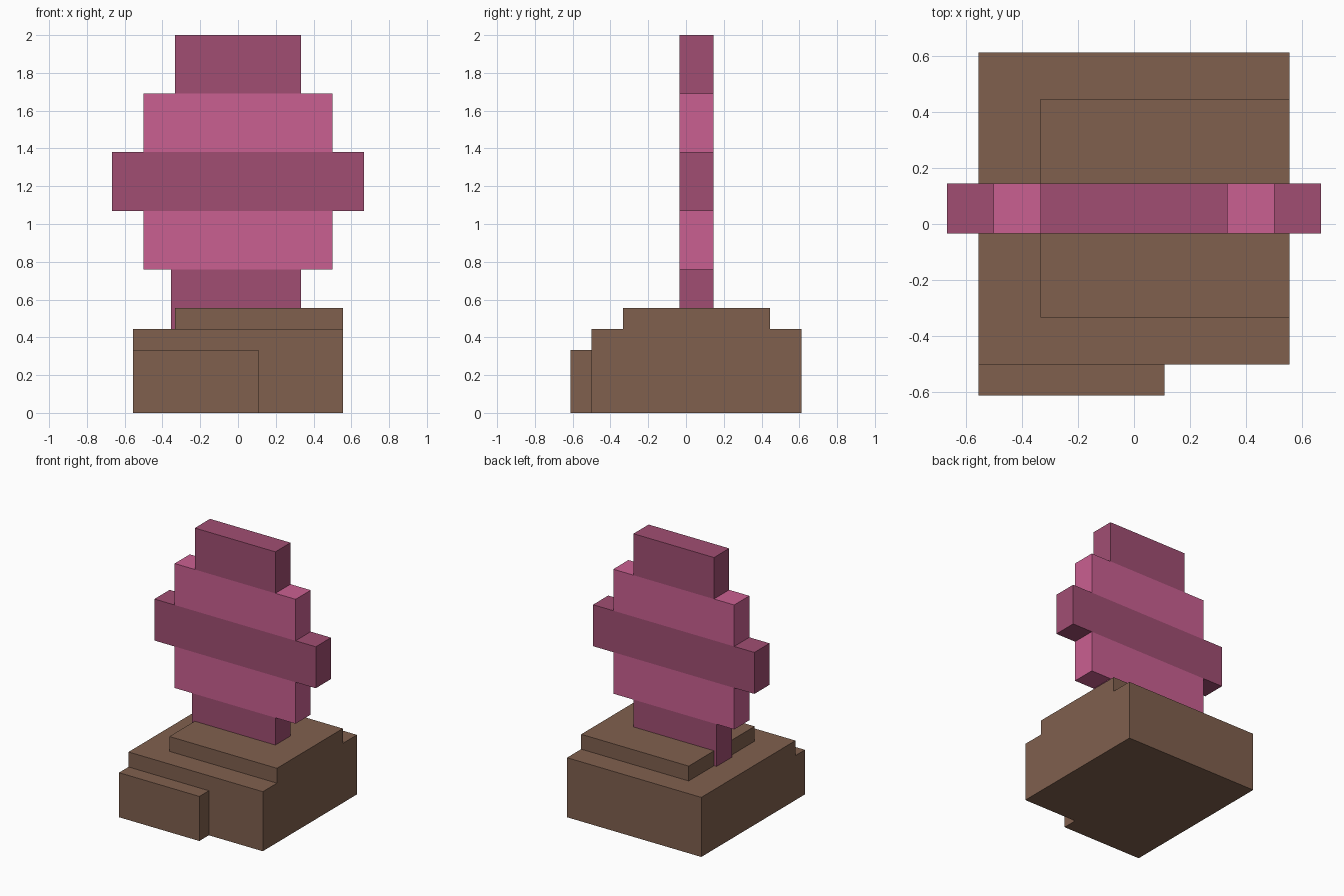
import bpy
import bmesh

cube = bpy.data.objects.get("Cube")
if cube:
    bpy.data.objects.remove(cube, do_unlink=True)


def material(name, rgb):
    mat = bpy.data.materials.new(name)
    mat.use_nodes = True
    color = (*rgb, 1.0)
    mat.diffuse_color = color
    mat.node_tree.nodes["Principled BSDF"].inputs["Base Color"].default_value = color
    return mat


def block(name, mat, xs, ys, zs):
    """Flat-faced box spanning the given ranges."""
    bm = bmesh.new()
    bmesh.ops.create_cube(bm, size=1.0)
    for v in bm.verts:
        v.co = [r[0] if c < 0 else r[1] for c, r in zip(v.co, (xs, ys, zs))]
    mesh = bpy.data.meshes.new(name)
    bm.to_mesh(mesh)
    bm.free()
    mesh.materials.append(mat)
    obj = bpy.data.objects.new(name, mesh)
    bpy.context.collection.objects.link(obj)
    return obj


brown = material("brown earth", (0.216, 0.117, 0.076))
pink = material("light pink", (0.59, 0.117, 0.285))
plum = material("dark pink", (0.356, 0.076, 0.171))

# Stepped base
side = 0.555
block("base", brown, (-side, side), (-0.5, 0.612), (0, 0.445))
block("base_top_step", brown, (-0.334, side), (-0.333, 0.445), (0.445, 0.556))
block("base_front_step", brown, (-side, 0.109), (-0.612, -0.5), (0, 0.333))

# Upright slab of stacked layers
depth = (-0.034, 0.145)
layer = 0.31
bottom = 2 - 4 * layer
block("stem", plum, (-0.355, 0.333), depth, (0.445, bottom))
layers = [("lower_layer", pink, 0.5), ("middle_layer", plum, 0.667),
          ("upper_layer", pink, 0.5), ("top_layer", plum, 0.333)]
for i, (name, mat, half) in enumerate(layers):
    z = bottom + i * layer
    block(name, mat, (-half, half), depth, (z, z + layer))
